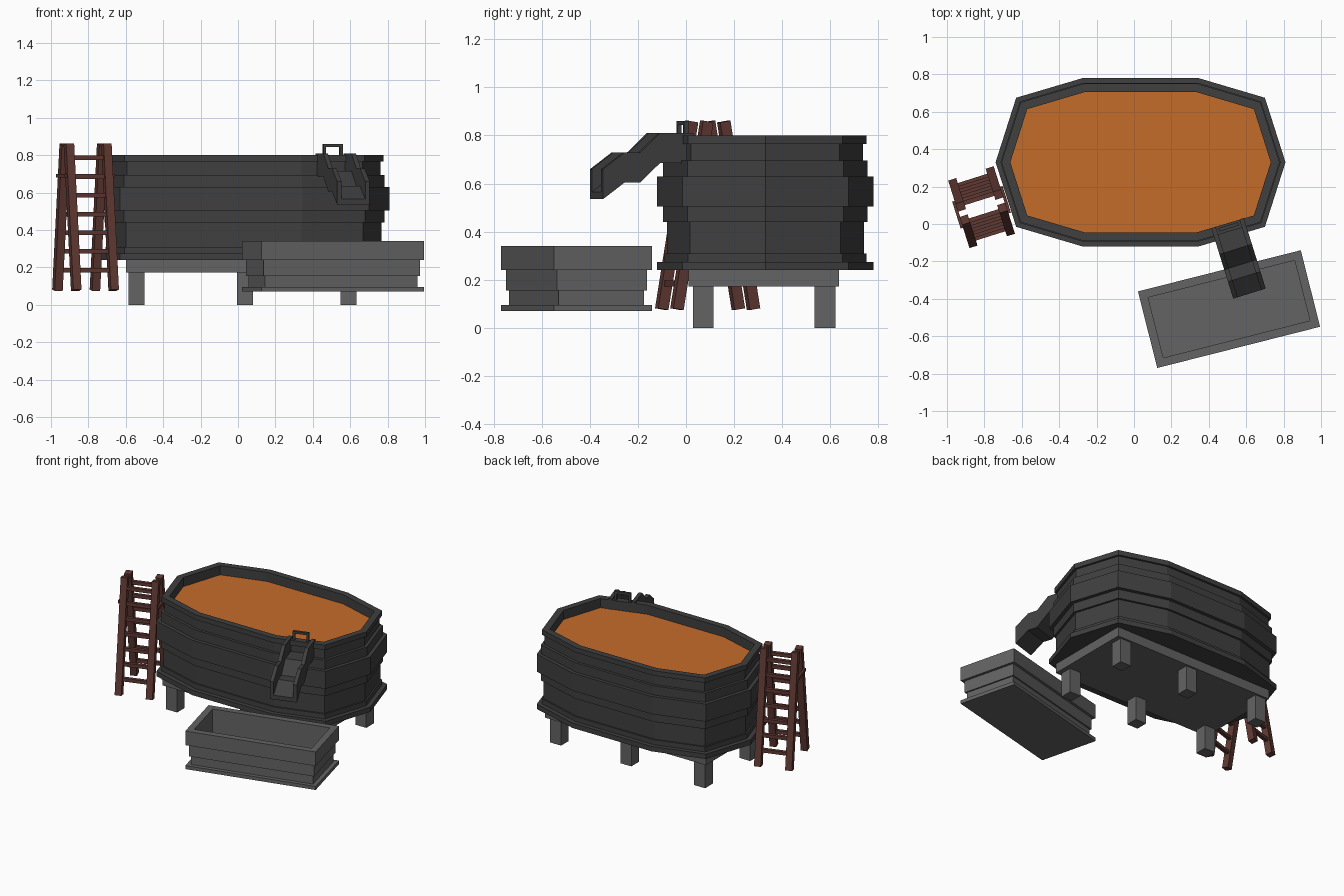
import bpy, bmesh, math
from mathutils import Vector, Matrix

if "Cube" in bpy.data.objects:
    bpy.data.objects.remove(bpy.data.objects["Cube"])


def material(name, rgb):
    m = bpy.data.materials.new(name)
    m.diffuse_color = (*rgb, 1)
    m.use_nodes = True
    m.node_tree.nodes["Principled BSDF"].inputs["Base Color"].default_value = m.diffuse_color
    return m


DARK = material("dark_iron", (0.05, 0.05, 0.05))
GREY = material("mid_grey", (0.125, 0.125, 0.125))
LIQUID = material("orange_liquid", (0.56, 0.15, 0.024))
WOOD = material("red_brown_wood", (0.115, 0.04, 0.032))


def finish(bm, name, mat, matrix=Matrix()):
    bmesh.ops.recalc_face_normals(bm, faces=bm.faces)
    me = bpy.data.meshes.new(name)
    bm.to_mesh(me)
    bm.free()
    me.materials.append(mat)
    ob = bpy.data.objects.new(name, me)
    ob.matrix_world = matrix
    bpy.context.collection.objects.link(ob)
    return ob


def inset(outline, d):
    """Move every edge of a counter-clockwise outline inward by d."""
    out = []
    n = len(outline)
    for i in range(n):
        p = Vector(outline[i])
        e1 = (p - Vector(outline[i - 1])).normalized()
        e2 = (Vector(outline[(i + 1) % n]) - p).normalized()
        n1, n2 = Vector((-e1.y, e1.x)), Vector((-e2.y, e2.x))
        out.append(p + (n1 + n2) * d / (1 + n1.dot(n2)))
    return out


def tiers(name, outline, steps, mat, matrix=Matrix()):
    """Stepped shell: a list of (inset, z) rings, capped at both ends."""
    bm = bmesh.new()
    rings = [[bm.verts.new((p.x, p.y, z)) for p in inset(outline, d)] for d, z in steps]
    n = len(outline)
    for a, b in zip(rings, rings[1:]):
        for i in range(n):
            j = (i + 1) % n
            bm.faces.new((a[i], a[j], b[j], b[i]))
    bm.faces.new(rings[0][::-1])
    bm.faces.new(rings[-1])
    return finish(bm, name, mat, matrix)


def add_box(bm, lo, hi):
    c = (Vector(lo) + Vector(hi)) / 2
    s = Vector(hi) - Vector(lo)
    bmesh.ops.create_cube(bm, size=1, matrix=Matrix.Translation(c) @ Matrix.Diagonal((*s, 1)))


def add_beam(bm, a, b, w):
    """Square bar from a to b, with flat ends."""
    a, b = Vector(a), Vector(b)
    d = b - a
    m = Matrix.Translation((a + b) / 2) @ d.to_track_quat('Z', 'Y').to_matrix().to_4x4()
    bmesh.ops.create_cube(bm, size=1, matrix=m @ Matrix.Diagonal((w, w, d.length, 1)))


def add_slab(bm, profile, y0, y1):
    """Extrude an (x, z) profile between two y values."""
    a = [bm.verts.new((x, y0, z)) for x, z in profile]
    b = [bm.verts.new((x, y1, z)) for x, z in profile]
    n = len(profile)
    for i in range(n):
        j = (i + 1) % n
        bm.faces.new((a[i], a[j], b[j], b[i]))
    bm.faces.new(a)
    bm.faces.new(b[::-1])


def placed(x, y, degrees):
    return Matrix.Translation((x, y, 0)) @ Matrix.Rotation(math.radians(degrees), 4, 'Z')


def step_rings(bands):
    return [r for d, z0, z1 in bands for r in ((d, z0), (d, z1))]


# Ten-sided vat
CX, CY = 0.035, 0.33
quarter = [(0.775, 0), (0.665, 0.345), (0.31, 0.45)]
half = quarter + [(-x, y) for x, y in quarter[::-1]]
outline = half + [(-x, -y) for x, y in half[1:-1]]
outline = [(CX + x, CY + y) for x, y in outline]
bands = [(0, .24, .275), (.03, .275, .31), (.04, .31, .44), (.025, .44, .505),
         (0, .505, .63), (.025, .63, .695), (.045, .695, .765), (.03, .765, .80)]
tiers("vat", outline, step_rings(bands) + [(.075, .80), (.075, .70)], DARK)
tiers("liquid", outline, [(.074, .71), (.074, .735)], LIQUID)

# Base plate and six legs
bm = bmesh.new()
add_box(bm, (-.6, .01, .173), (.665, .635, .245))
finish(bm, "base_plate", GREY)
for i, x in enumerate((-.542, .038, .59)):
    for side, y in (("front", .072), ("back", .578)):
        bm = bmesh.new()
        add_box(bm, (x - .043, y - .043, 0), (x + .043, y + .043, .175))
        finish(bm, f"{side}_leg_{i + 1}", GREY)

# Open trough
L, W = .449, .211
rect = [(-L, -W), (L, -W), (L, W), (-L, W)]
bands = [(0, .07, .095), (.028, .095, .155), (.018, .155, .24), (0, .24, .34)]
tiers("trough", rect, step_rings(bands) + [(.045, .34), (.045, .17)], GREY,
      placed(.508, -.455, 14.2))

# Pouring chute: two side walls and a bent floor
chute_frame = placed(.50, .005, -72.7)
top = [(0, .81), (.147, .81), (.233, .73), (.30, .73), (.395, .66)]
under = [(x, z - .125) for x, z in top]
floor = [(x, z + .03) for x, z in under]
bm = bmesh.new()
for s in (-1, 1):
    add_slab(bm, top + under[::-1], s * .066, s * .091)
add_slab(bm, floor + under[::-1], -.066, .066)
finish(bm, "chute", DARK, chute_frame)

# Sluice gate with loop handle
bm = bmesh.new()
add_box(bm, (.012, -.066, .70), (.03, .066, .80))
for s in (-1, 1):
    add_box(bm, (.012, s * .047 - .008, .79), (.03, s * .047 + .008, .86))
add_box(bm, (.012, -.039, .844), (.03, .039, .86))
finish(bm, "gate_handle", DARK, chute_frame)

# Folding ladder: two leaning frames with rungs
ladder_frame = placed(-.815, .09, 17.5)
Z0, Z1, FOOT, HEAD = .078, .858, .167, .037
for side, s in (("front", -1), ("back", 1)):
    bm = bmesh.new()
    for u in (-.105, .105):
        add_beam(bm, (u, s * FOOT, Z0), (u, s * HEAD, Z1), .045)
    for k in range(7):
        z = .185 + .1 * k
        v = s * (FOOT + (HEAD - FOOT) * (z - Z0) / (Z1 - Z0))
        add_beam(bm, (-.105, v, z), (.105, v, z), .024)
    finish(bm, f"{side}_ladder_frame", WOOD, ladder_frame)
bm = bmesh.new()
for u in (-.133, .133):
    add_box(bm, (u - .008, -.075, .68), (u + .008, .075, .70))
for v in (-.065, .065):
    add_box(bm, (-.133, v - .008, .682), (.133, v + .008, .698))
finish(bm, "ladder_brace", WOOD, ladder_frame)
